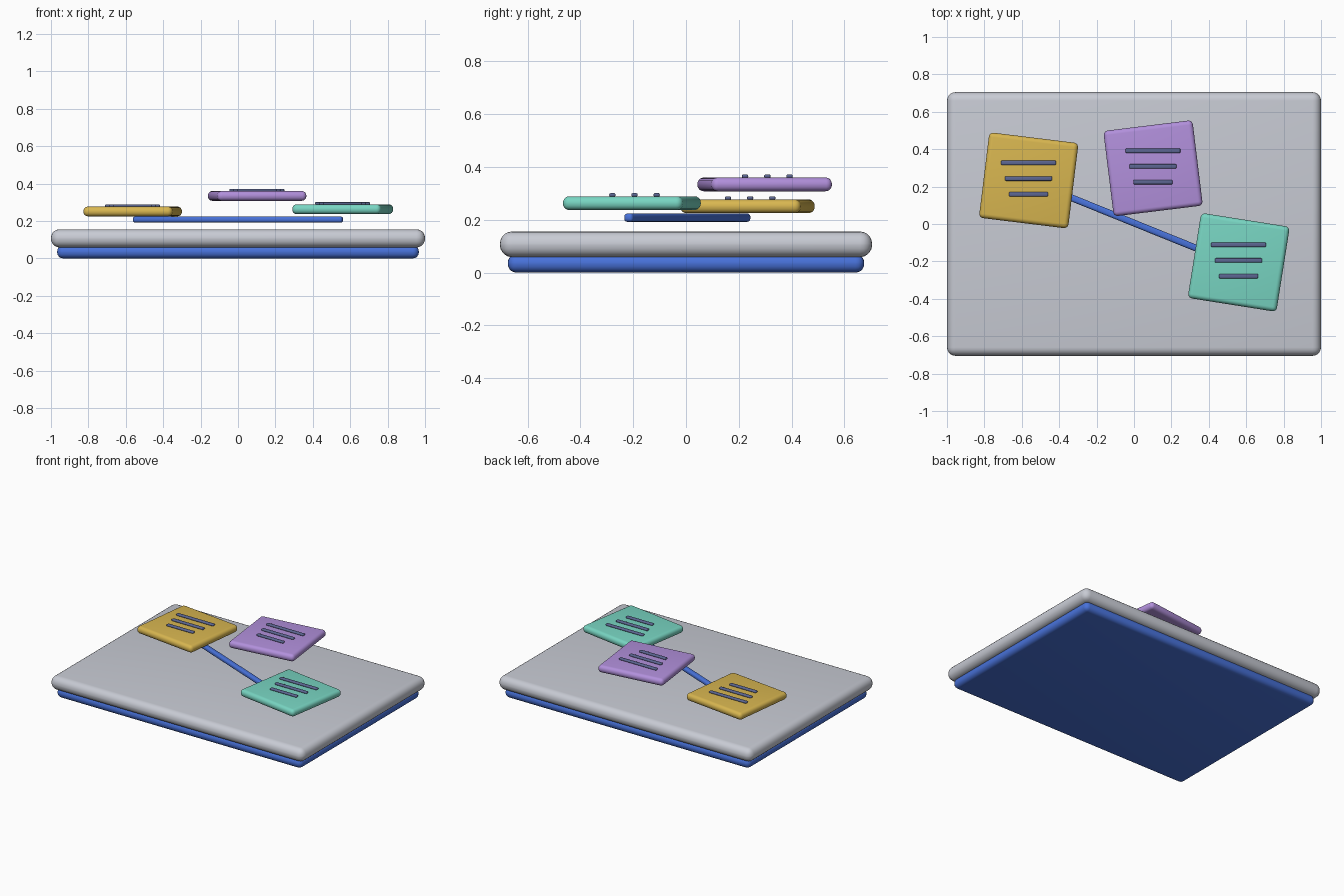
import bpy
import math

if "Cube" in bpy.data.objects:
    bpy.data.objects.remove(bpy.data.objects["Cube"])


def material(name, rgb):
    m = bpy.data.materials.new(name)
    lin = [(c / 255 / 12.92) if c < 11 else ((c / 255 + 0.055) / 1.055) ** 2.4 for c in rgb]
    m.diffuse_color = (*lin, 1)
    m.use_nodes = True
    m.node_tree.nodes["Principled BSDF"].inputs["Base Color"].default_value = m.diffuse_color
    return m


GREY = material("light grey", (200, 203, 212))
BLUE = material("blue", (72, 114, 218))
YELLOW = material("mustard yellow", (216, 182, 80))
PURPLE = material("lilac", (178, 144, 220))
TEAL = material("mint teal", (120, 213, 194))
SLATE = material("slate", (92, 102, 146))


def slab(name, centre, size, bevel, mat, angle=0, segments=5):
    """Box with rounded edges, turned about z."""
    bpy.ops.mesh.primitive_cube_add(size=1, location=centre)
    ob = bpy.context.object
    ob.name = name
    ob.scale = size
    bpy.ops.object.transform_apply(location=False, rotation=False, scale=True)
    ob.rotation_euler.z = math.radians(angle)
    ob.data.materials.append(mat)
    mod = ob.modifiers.new("rounded_edges", 'BEVEL')
    mod.width = bevel
    mod.segments = segments
    mod.limit_method = 'NONE'
    bpy.ops.object.modifier_apply(modifier=mod.name)
    bpy.ops.object.shade_smooth_by_angle(angle=math.radians(35))
    return ob


# Base and board
slab("base", (0, 0, 0.035), (1.934, 1.35, 0.07), 0.033, BLUE)
slab("board", (0, 0, 0.107), (2.0, 1.41, 0.097), 0.046, GREY)

# Diagonal connector between the outer notes
slab("connector", (0, 0.005, 0.208), (1.206, 0.036, 0.032), 0.012, BLUE, angle=-22, segments=3)

# Floating notes, each with three straight text bars of decreasing width
notes = [
    ("yellow_note", -0.563, 0.233, 0.251, -7, YELLOW),
    ("purple_note", 0.102, 0.298, 0.334, 7, PURPLE),
    ("teal_note", 0.560, -0.205, 0.263, -9, TEAL),
]
for name, x, y, z, angle, mat in notes:
    slab(name, (x, y, z), (0.48, 0.46, 0.052), 0.024, mat, angle)
    for i in range(3):
        slab(f"{name}_bar_{i + 1}", (x - 0.001, y + 0.094 - 0.084 * i, z + 0.031),
             (0.294 - 0.042 * i, 0.024, 0.014), 0.006, SLATE, segments=3)
